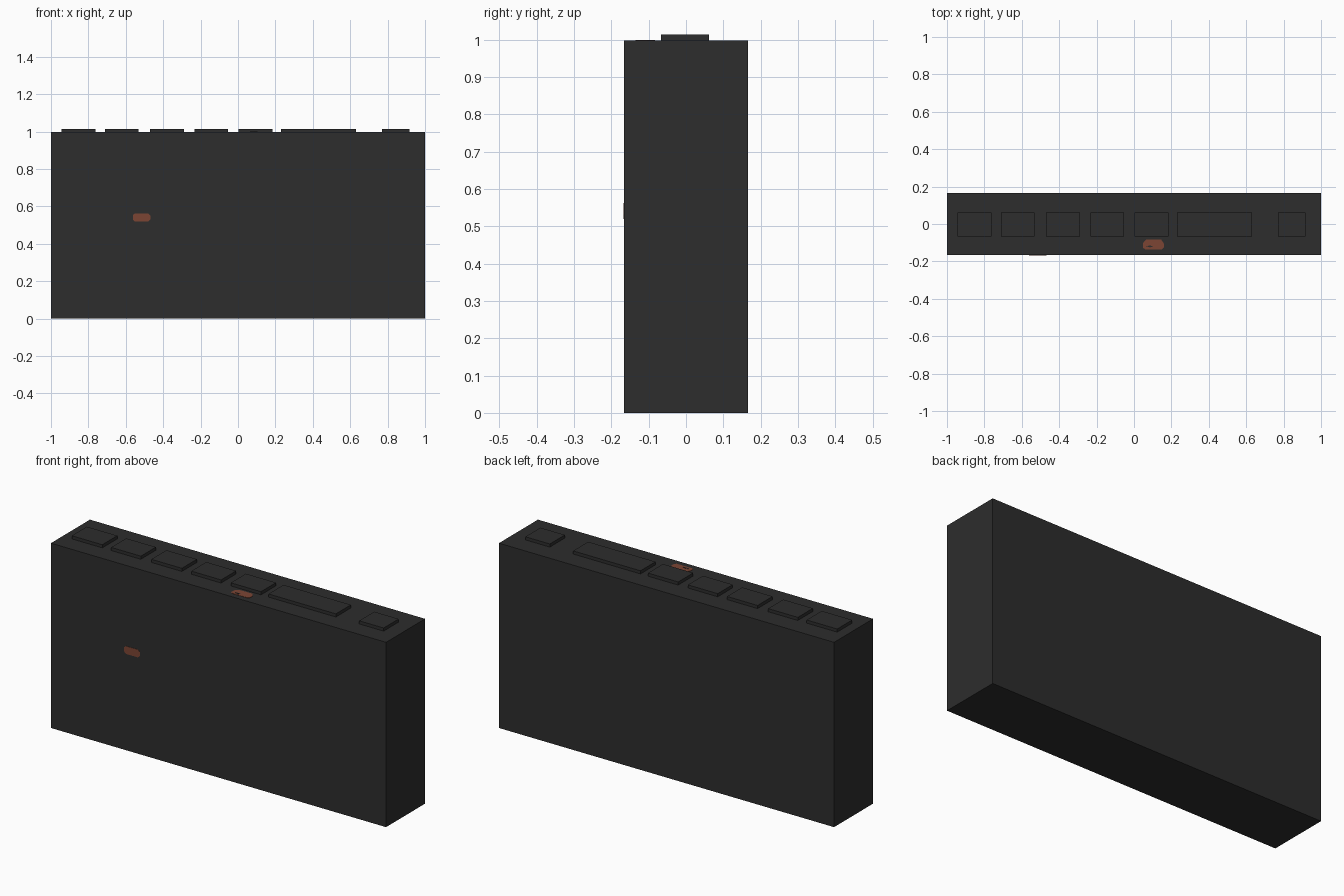
import bpy, bmesh
from mathutils import Vector

if "Cube" in bpy.data.objects:
    bpy.data.objects.remove(bpy.data.objects["Cube"])


def material(name, rgb):
    m = bpy.data.materials.new(name)
    m.diffuse_color = (*rgb, 1)
    m.use_nodes = True
    m.node_tree.nodes["Principled BSDF"].inputs["Base Color"].default_value = m.diffuse_color
    return m


charcoal = material("charcoal", (0.026, 0.026, 0.026))
rust = material("rust_orange", (0.2, 0.06, 0.034))


def finish(name, bm, mat):
    bmesh.ops.recalc_face_normals(bm, faces=bm.faces)
    me = bpy.data.meshes.new(name)
    bm.to_mesh(me)
    bm.free()
    me.materials.append(mat)
    ob = bpy.data.objects.new(name, me)
    bpy.context.collection.objects.link(ob)
    return ob


def box(name, lo, hi, mat):
    bm = bmesh.new()
    bmesh.ops.create_cube(bm, size=1)
    lo, hi = Vector(lo), Vector(hi)
    for v in bm.verts:
        v.co = (lo + hi) / 2 + v.co * (hi - lo)
    return finish(name, bm, mat)


def plate(name, outline, origin, u, v, n, mat, thick=0.0015):
    # Thin prism from a 2D outline laid on the plane spanned by u and v
    bm = bmesh.new()
    o, u, v, n = map(Vector, (origin, u, v, n))
    f = bm.faces.new([bm.verts.new(o + u * a + v * b) for a, b in outline])
    r = bmesh.ops.extrude_face_region(bm, geom=[f])
    for e in r["geom"]:
        if isinstance(e, bmesh.types.BMVert):
            e.co += n * thick
    return finish(name, bm, mat)


TOP = 0.997
# Solid main case
box("case", (-1, -0.166, 0), (1, 0.166, TOP), charcoal)

# Row of raised top keys, the wide one sixth
keys = [(-0.945, -0.763), (-0.71, -0.533), (-0.47, -0.288), (-0.232, -0.054),
        (0.004, 0.184), (0.229, 0.631), (0.77, 0.916)]
for i, (a, b) in enumerate(keys):
    box(f"top_key_{i + 1}", (a, -0.067, TOP - 0.01), (b, 0.061, 1.014), charcoal)

# Painted mark on the front face
front = [(-0.562, 0.53), (-0.552, 0.52), (-0.48, 0.52), (-0.468, 0.531),
         (-0.468, 0.55), (-0.48, 0.562), (-0.552, 0.562), (-0.562, 0.554)]
plate("front_mark", front, (0, -0.166, 0), (1, 0, 0), (0, 0, 1), (0, -1, 0), rust)

# Painted mark on the top face, with a small dark nick
top = [(0.048, -0.128), (0.06, -0.135), (0.15, -0.135), (0.16, -0.125),
       (0.16, -0.105), (0.145, -0.083), (0.065, -0.083), (0.048, -0.102)]
plate("top_mark", top, (0, 0, TOP), (1, 0, 0), (0, 1, 0), (0, 0, 1), rust)
nick = [(0.065, -0.119), (0.085, -0.125), (0.103, -0.119), (0.085, -0.115)]
plate("top_mark_nick", nick, (0, 0, TOP), (1, 0, 0), (0, 1, 0), (0, 0, 1),
      charcoal, 0.0025)
